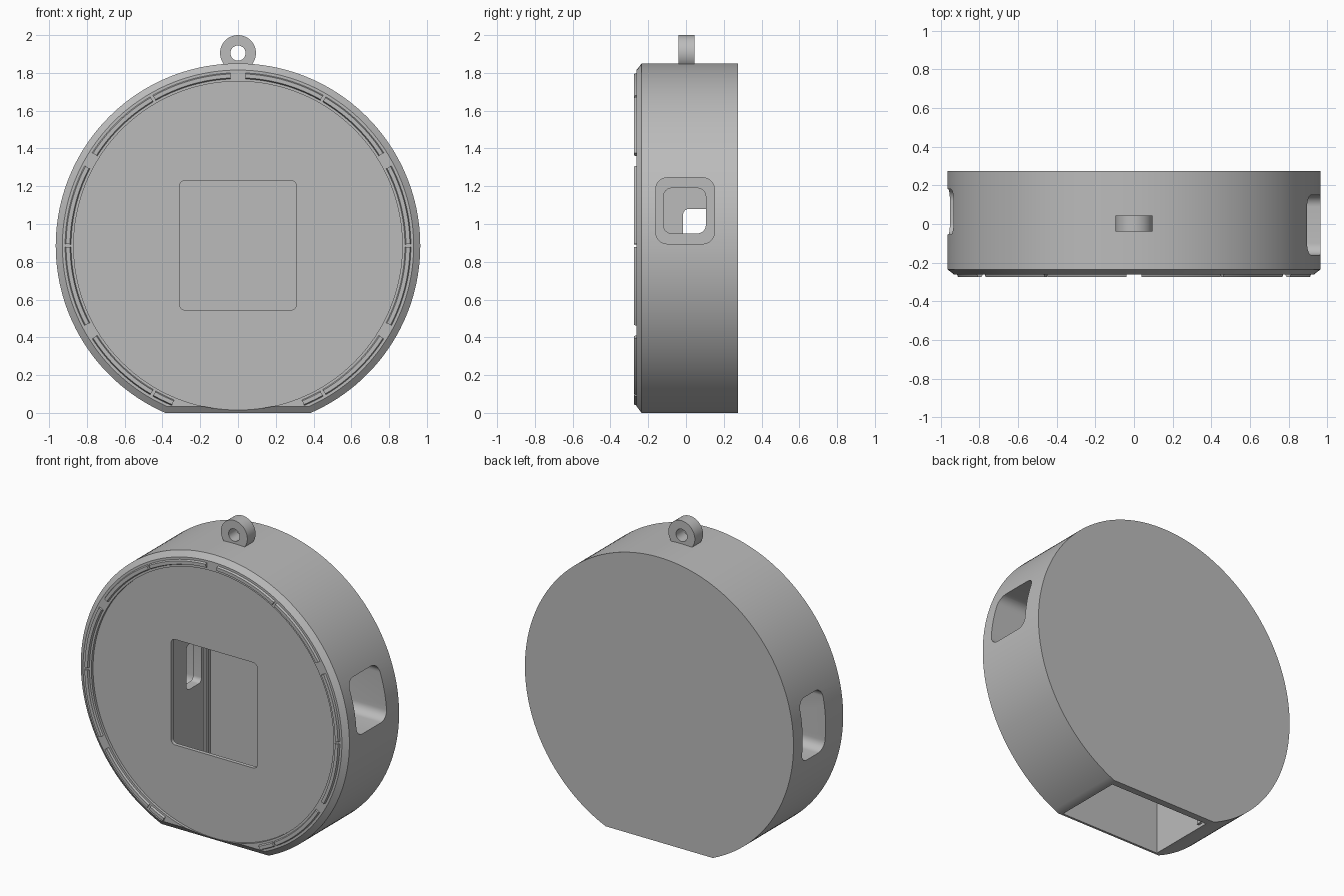
import bpy, bmesh
from math import sin, cos, pi, radians, asin
from mathutils import Vector

if "Cube" in bpy.data.objects:
    bpy.data.objects.remove(bpy.data.objects["Cube"])

CZ, R = 0.885, 0.965          # centre height and radius of the case
BACK, FRONT, BEVEL = 0.275, -0.262, 0.035

grey = bpy.data.materials.new("matte grey")
grey.use_nodes = True
grey.diffuse_color = (0.5, 0.5, 0.5, 1)
grey.node_tree.nodes["Principled BSDF"].inputs["Base Color"].default_value = (0.5, 0.5, 0.5, 1)


def loft(name, loops):
    """Closed solid through a list of equal-length point loops."""
    bm = bmesh.new()
    rings = [[bm.verts.new(p) for p in loop] for loop in loops]
    n = len(rings[0])
    for a, b in zip(rings, rings[1:]):
        for i in range(n):
            j = (i + 1) % n
            bm.faces.new((a[i], a[j], b[j], b[i]))
    bm.faces.new(rings[0])
    bm.faces.new(rings[-1])
    bmesh.ops.recalc_face_normals(bm, faces=bm.faces)
    mesh = bpy.data.meshes.new(name)
    bm.to_mesh(mesh)
    bm.free()
    mesh.materials.append(grey)
    obj = bpy.data.objects.new(name, mesh)
    bpy.context.collection.objects.link(obj)
    return obj


def circle(r, z, n=128):
    return [(r * cos(2 * pi * i / n), z + r * sin(2 * pi * i / n)) for i in range(n)]


def flat_circle(r, floor, n=160):
    """Circle cut off by a flat base line."""
    a = asin((floor - CZ) / r)
    span = pi - 2 * a
    return [(r * cos(a + span * i / n), CZ + r * sin(a + span * i / n)) for i in range(n + 1)]


def rounded_rect(u0, u1, v0, v1, r, n=8):
    pts = []
    corners = ((u1 - r, v1 - r), (u0 + r, v1 - r), (u0 + r, v0 + r), (u1 - r, v0 + r))
    for k, (u, v) in enumerate(corners):
        for i in range(n + 1):
            t = pi / 2 * (k + i / n)
            pts.append((u + r * cos(t), v + r * sin(t)))
    return pts


def prism_y(name, outline, y0, y1):
    return loft(name, [[(u, y, v) for u, v in outline] for y in (y0, y1)])


def prism_x(name, outline, x0, x1):
    return loft(name, [[(x, u, v) for u, v in outline] for x in (x0, x1)])


def cut(obj, cutters):
    """Subtract the cutters, bake the result and drop the cutters."""
    for c in cutters:
        m = obj.modifiers.new(c.name, "BOOLEAN")
        m.operation, m.solver, m.object = "DIFFERENCE", "EXACT", c
    bpy.context.view_layer.update()
    graph = bpy.context.evaluated_depsgraph_get()
    mesh = bpy.data.meshes.new_from_object(obj.evaluated_get(graph))
    obj.modifiers.clear()
    obj.data = mesh
    for c in cutters:
        bpy.data.objects.remove(c)


def smooth(obj):
    bpy.ops.object.select_all(action="DESELECT")
    obj.select_set(True)
    bpy.context.view_layer.objects.active = obj
    bpy.ops.object.shade_smooth_by_angle(angle=radians(25))


# Round case with a flat base and a chamfered front edge
outer, inner = flat_circle(R, 0), flat_circle(R - BEVEL, BEVEL)
case = loft("case", [[(x, BACK, z) for x, z in outer],
                     [(x, -0.235, z) for x, z in outer],
                     [(x, FRONT, z) for x, z in inner]])

# Face recess, window, inner chamber open below, and the side ports
cut(case, [
    prism_y("face_recess", circle(0.87, CZ), -0.5, -0.245),
    prism_y("window", rounded_rect(-0.31, 0.31, 0.545, 1.23, 0.03), -0.5, 0),
    prism_y("chamber", [(-0.36, -0.2), (0.36, -0.2), (0.36, 1.4), (-0.36, 1.4)], -0.22, 0.23),
    prism_x("left_pocket", rounded_rect(-0.16, 0.15, 0.895, 1.245, 0.06), 0.42, 1.2),
    prism_x("left_port", rounded_rect(-0.12, 0.105, 0.95, 1.19, 0.045), 0.2, 0.6),
    prism_x("right_pocket", rounded_rect(-0.055, 0.18, 0.73, 1.13, 0.06), -1.2, -0.42),
    prism_x("right_port", rounded_rect(-0.015, 0.14, 0.785, 1.08, 0.03), -0.6, -0.2),
])
smooth(case)

# Hanging loop on top
loop = prism_y("hanging_loop", circle(0.095, 1.905, 64), -0.04, 0.045)
cut(loop, [prism_y("loop_hole", circle(0.04, 1.905, 48), -0.2, 0.2)])
smooth(loop)


# Raised arc ribs on the front rim, each pair split by a narrow notch
def rib(name, start, end, n=24):
    section = ((0.882, FRONT + 0.004), (0.889, -0.275), (0.91, -0.275), (0.917, FRONT + 0.004))
    loops = []
    for i in range(n + 1):
        t = radians(start + (end - start) * i / n)
        loops.append([(r * cos(t), y, CZ + r * sin(t)) for r, y in section])
    smooth(loft(name, loops))


for mid in (-60, 0, 60, 120, 180, 240):
    low = mid == -60
    low_mirror = mid == 240
    rib("rim_rib", mid - (7.5 if low else 27.5), mid - 0.5)
    rib("rim_rib", mid + 0.5, mid + (7.5 if low_mirror else 27.5))

# Slim guide rails along the chamber sides
for side in (-1, 1):
    prism_x("guide_rail", [(0.165, 0.02), (0.195, 0.02), (0.195, 1.4), (0.165, 1.4)],
            side * 0.345, side * 0.37)
